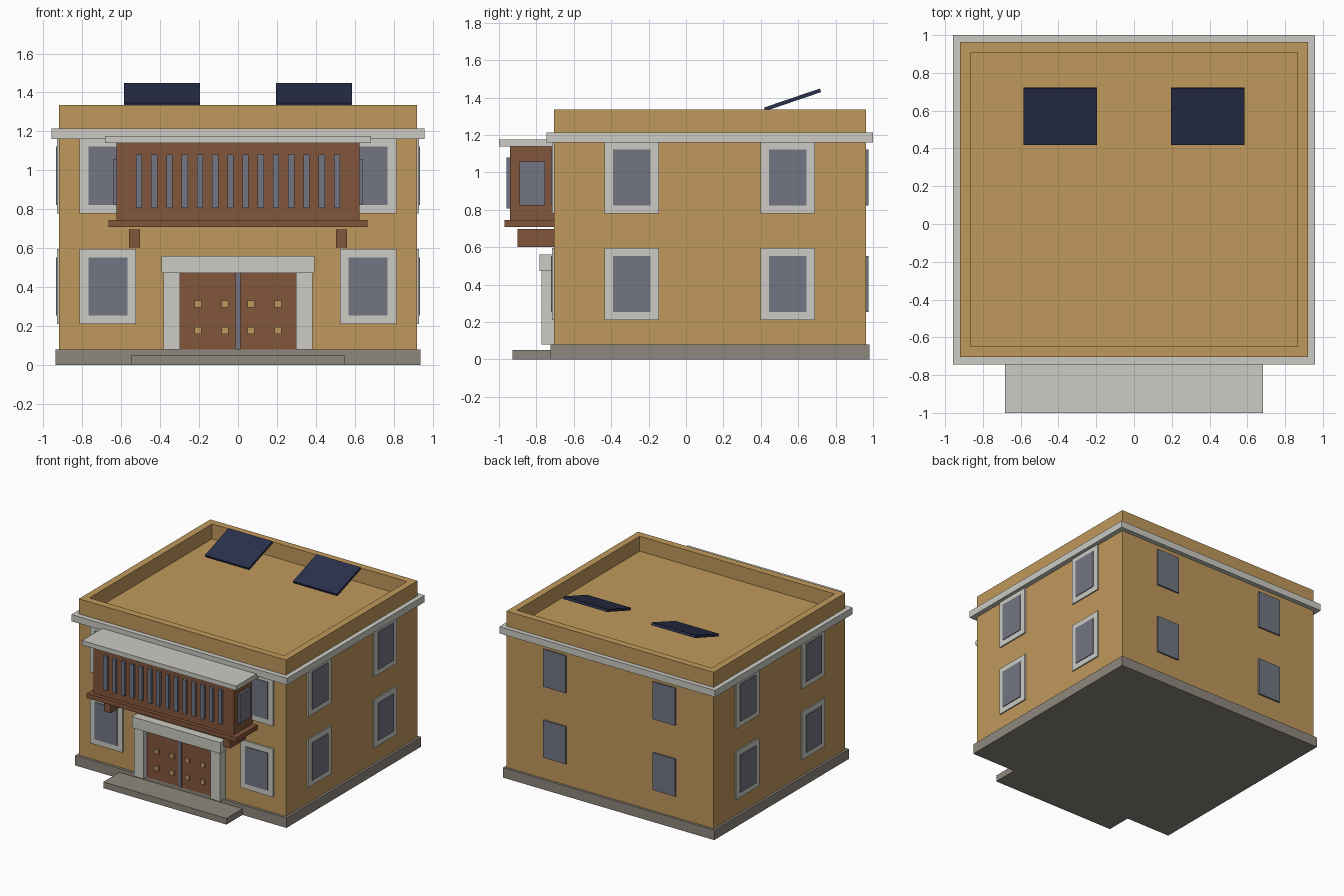
import bpy, bmesh, math
from mathutils import Matrix

if "Cube" in bpy.data.objects:
    bpy.data.objects.remove(bpy.data.objects["Cube"])


def material(name, r, g, b):
    lin = [(c / 255 / 12.92) if c < 10 else ((c / 255 + 0.055) / 1.055) ** 2.4 for c in (r, g, b)]
    m = bpy.data.materials.new(name)
    m.diffuse_color = (*lin, 1)
    m.use_nodes = True
    m.node_tree.nodes["Principled BSDF"].inputs["Base Color"].default_value = m.diffuse_color
    return m


TAN = material("ochre plaster", 192, 153, 92)
TRIM = material("pale stone", 204, 203, 196)
WOOD = material("brown wood", 130, 85, 58)
GLASS = material("grey glass", 114, 118, 130)
STONE = material("grey stone", 142, 136, 125)
PANEL = material("navy panel", 42, 49, 76)


def finish(name, bm, mat):
    bmesh.ops.recalc_face_normals(bm, faces=bm.faces)
    me = bpy.data.meshes.new(name)
    bm.to_mesh(me)
    bm.free()
    me.materials.append(mat)
    ob = bpy.data.objects.new(name, me)
    bpy.context.collection.objects.link(ob)
    return ob


def box(name, mat, x0, x1, y0, y1, z0, z1):
    bm = bmesh.new()
    scale = Matrix.Diagonal((x1 - x0, y1 - y0, z1 - z0, 1))
    move = Matrix.Translation(((x0 + x1) / 2, (y0 + y1) / 2, (z0 + z1) / 2))
    bmesh.ops.create_cube(bm, size=1, matrix=move @ scale)
    return finish(name, bm, mat)


def ring(name, mat, outer, inner, z0, z1):
    """Rectangular ring; outer and inner are (x half width, y0, y1)."""
    bm = bmesh.new()

    def loop(r, z):
        w, a, b = r
        return [bm.verts.new((x, y, z)) for x, y in ((-w, a), (w, a), (w, b), (-w, b))]

    loops = [loop(outer, z0), loop(outer, z1), loop(inner, z1), loop(inner, z0)]
    for i in range(4):
        a, b = loops[i], loops[(i + 1) % 4]
        for j in range(4):
            k = (j + 1) % 4
            bm.faces.new((a[j], a[k], b[k], b[j]))
    return finish(name, bm, mat)


W, Y0, Y1 = 0.92, -0.705, 0.963   # main wall extents

# Main mass, plinth, cornice and roof parapet
box("plinth", STONE, -0.938, 0.938, -0.725, 0.981, 0, 0.08)
box("walls", TAN, -W, W, Y0, Y1, 0.08, 1.215)
ring("cornice", TRIM, (0.958, -0.745, 1.0), (W - 0.02, Y0 + 0.02, Y1 - 0.02), 1.16, 1.214)
ring("parapet", TAN, (W, Y0, Y1), (0.865, -0.648, 0.907), 1.215, 1.335)

# Windows on both storeys
for zc in (0.403, 0.972):
    f0, f1, g0, g1 = zc - 0.193, zc + 0.193, zc - 0.15, zc + 0.15
    for s in (-1, 1):
        x = s * 0.669
        box("front_window_frame", TRIM, x - 0.145, x + 0.145, Y0 - 0.011, Y0 + 0.01, f0, f1)
        box("front_window_glass", GLASS, x - 0.1, x + 0.1, Y0 - 0.016, Y0, g0, g1)
        for y in (-0.291, 0.545):
            a, b, c = sorted((s * (W - 0.01), s * (W + 0.01), s * (W + 0.015)))
            box("side_window_frame", TRIM, *sorted((s * (W - 0.01), s * (W + 0.01))),
                y - 0.146, y + 0.146, f0, f1)
            box("side_window_glass", GLASS, *sorted((s * W, s * (W + 0.016))),
                y - 0.1, y + 0.1, g0, g1)
        x = s * 0.487
        box("back_window_glass", GLASS, x - 0.1, x + 0.1, Y1 - 0.01, Y1 + 0.013, g0, g1)

# Entrance: step, surround, double door with studs
box("entrance_step", STONE, -0.547, 0.547, -0.928, -0.72, 0, 0.05)
box("door_lintel", TRIM, -0.392, 0.392, -0.784, -0.715, 0.472, 0.56)
box("door_seam", GLASS, -0.0125, 0.0125, -0.738, Y0, 0.08, 0.472)
for s in (-1, 1):
    box("door_pillar", TRIM, *sorted((s * 0.297, s * 0.383)), -0.773, Y0, 0.08, 0.472)
    box("door_leaf", WOOD, *sorted((s * 0.0125, s * 0.297)), -0.73, Y0, 0.08, 0.472)
    for x in (0.067, 0.205):
        for z in (0.178, 0.313):
            box("door_stud", TAN, s * x - 0.018, s * x + 0.018, -0.745, -0.725, z - 0.018, z + 0.018)

# Enclosed wooden balcony
box("balcony_floor", WOOD, -0.665, 0.665, -0.97, Y0, 0.708, 0.745)
box("balcony_body", WOOD, -0.624, 0.624, -0.94, Y0, 0.745, 1.139)
box("balcony_roof", TRIM, -0.684, 0.684, -1.0, Y0, 1.139, 1.176)
for i in range(14):
    x = -0.509 + i * 1.018 / 13
    box("balcony_slat", GLASS, x - 0.016, x + 0.016, -0.96, -0.935, 0.807, 1.08)
for s in (-1, 1):
    box("balcony_side_glass", GLASS, *sorted((s * 0.62, s * 0.642)), -0.89, -0.755, 0.822, 1.058)
    box("balcony_bracket", WOOD, s * 0.531 - 0.028, s * 0.531 + 0.028, -0.90, Y0, 0.602, 0.697)

# Tilted solar panels
for s in (-1, 1):
    p = box("solar_panel", PANEL, -0.195, 0.195, -0.158, 0.158, -0.01, 0.01)
    p.location = (s * 0.391, 0.57, 1.388)
    p.rotation_euler = (math.radians(18.8), 0, 0)
